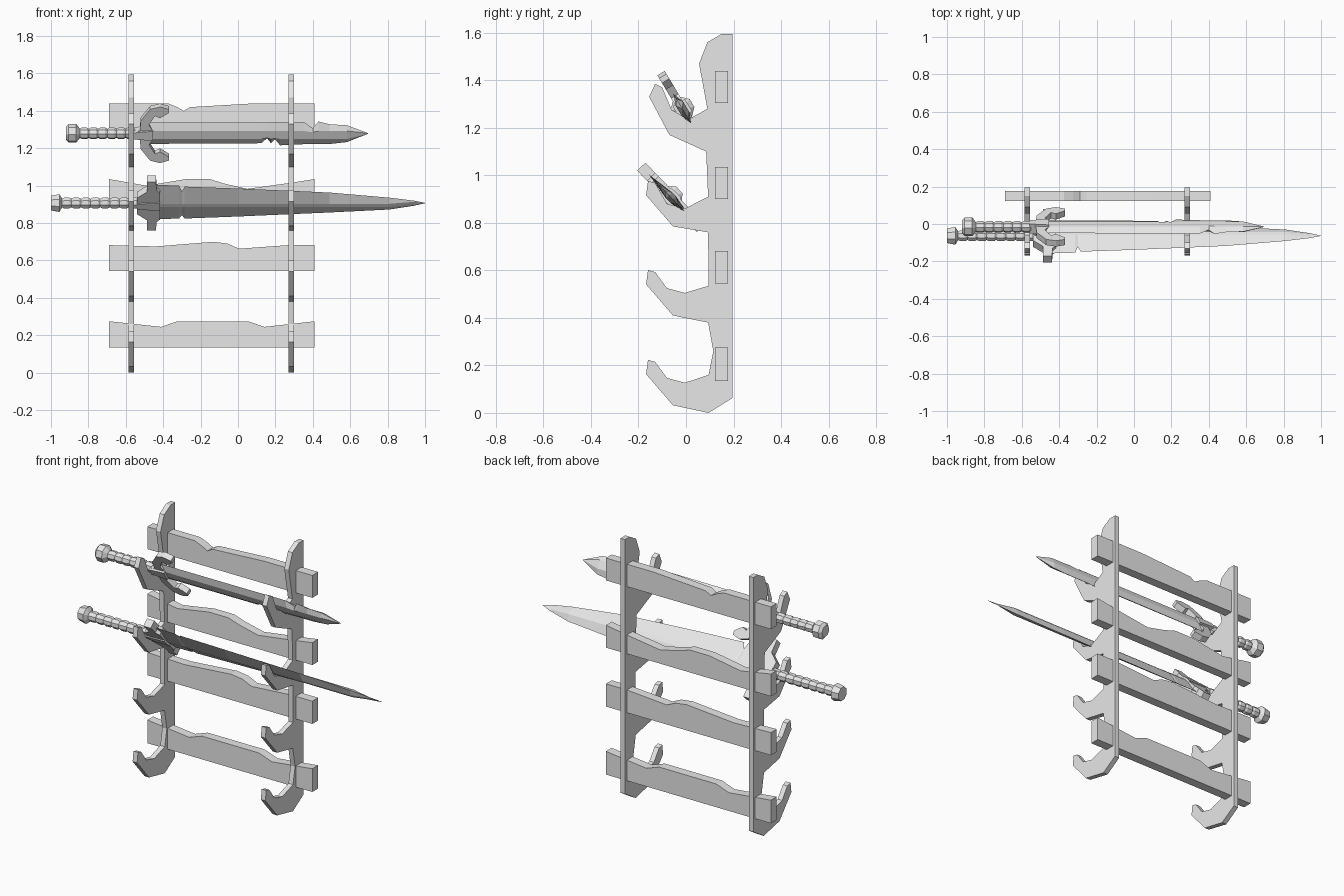
import bpy, bmesh, math
from mathutils import Matrix

if "Cube" in bpy.data.objects:
    bpy.data.objects.remove(bpy.data.objects["Cube"])

grey = bpy.data.materials.new("plain_grey")
grey.diffuse_color = (0.8, 0.8, 0.8, 1)
grey.use_nodes = True
grey.node_tree.nodes["Principled BSDF"].inputs["Base Color"].default_value = grey.diffuse_color


def finish(name, bm, matrix=None):
    bmesh.ops.recalc_face_normals(bm, faces=bm.faces)
    mesh = bpy.data.meshes.new(name)
    bm.to_mesh(mesh)
    bm.free()
    mesh.materials.append(grey)
    ob = bpy.data.objects.new(name, mesh)
    bpy.context.collection.objects.link(ob)
    if matrix:
        ob.matrix_world = matrix
    return ob


def slab(name, points, depth, matrix=None):
    """Extrude a closed outline given as 3D points along a depth vector."""
    bm = bmesh.new()
    face = bm.faces.new([bm.verts.new(p) for p in points])
    ext = bmesh.ops.extrude_face_region(bm, geom=[face], use_keep_orig=True)
    moved = [v for v in ext["geom"] if isinstance(v, bmesh.types.BMVert)]
    bmesh.ops.translate(bm, verts=moved, vec=depth)
    return finish(name, bm, matrix)


def loft(name, rings, matrix):
    """Skin a row of equal-length rings and cap both ends."""
    bm = bmesh.new()
    rows = [[bm.verts.new(p) for p in r] for r in rings]
    n = len(rows[0])
    for a, b in zip(rows, rows[1:]):
        for i in range(n):
            j = (i + 1) % n
            bm.faces.new((a[i], a[j], b[j], b[i]))
    bm.faces.new(rows[0])
    bm.faces.new(rows[-1])
    return finish(name, bm, matrix)


# Uprights: one side outline with four hooks
def hook(z, floor=0.0):
    return [(-.005, z + floor), (-.08, z + .02 + floor), (-.13, z + .088),
            (-.16, z + .096), (-.168, z + .036), (-.055, z - .095)]


outline = [(.195, 1.595), (.15, 1.595), (.09, 1.56), (.055, 1.47), (.09, 1.28),
           (.01, 1.235), (-.06, 1.275), (-.1, 1.37), (-.13, 1.385),
           (-.155, 1.33), (-.07, 1.17), (.085, 1.10), (.093, .91)]
outline += hook(.88, -.02) + [(.093, .76), (.095, .535)]
outline += hook(.505) + [(.093, .38), (.115, .26), (.095, .16)]
outline += hook(.127) + [(.095, 0), (.195, .062)]
for side, x in (("left", -.585), ("right", .27)):
    slab(side + "_upright", [(x, y, z) for y, z in outline], (.03, 0, 0))

# Cross planks with worn top edges: bottom height, then top edge points
planks = [
    (.135, [(-.69, .275), (-.41, .245), (-.325, .275), (.055, .275), (.14, .245), (.41, .275)]),
    (.545, [(-.69, .682), (-.44, .675), (-.13, .7), (-.055, .69), (.005, .663), (.27, .682), (.41, .682)]),
    (.90, [(-.69, 1.035), (-.49, 1.0), (-.28, 1.035), (-.15, 1.035), (-.07, 1.01), (.05, .983), (.28, 1.015), (.41, 1.035)]),
    (1.305, [(-.69, 1.44), (-.375, 1.44), (-.325, 1.42), (-.29, 1.4), (-.255, 1.42), (.09, 1.44), (.41, 1.44)]),
]
for i, (base, top) in enumerate(planks):
    pts = [(x, .122, z) for x, z in top + [(.41, base), (-.69, base)]]
    slab(f"cross_plank_{i + 1}", pts, (0, .055, 0))


def sword(name, y, z, tilt, blade, flat, guard, guard_half, pommel, grip_end, beads):
    m = Matrix.Translation((0, y, z)) @ Matrix.Rotation(math.radians(tilt), 4, 'X')
    # Blade: six-sided section narrowing to sharp edges
    rings = []
    for x, top, bot in blade:
        a, b = min(flat, top * .55), max(-flat, bot * .55)
        t = .018 if top > .03 else .001
        rings.append([(x, 0, top), (x, t, a), (x, t, b),
                      (x, 0, bot), (x, -t, b), (x, -t, a)])
    loft(name + "_blade", rings, m)
    # Guard: half outline mirrored across the sword axis
    g = guard + [(x, -v) for x, v in reversed(guard)]
    slab(name + "_guard", [(x, -guard_half, v) for x, v in g], (0, 2 * guard_half, 0), m)
    # Raised block at the guard's centre
    x0, x1 = guard[0][0], guard[-1][0]
    block = [(x0, .02), (x1, .03), (x1, -.03), (x0, -.02)]
    slab(name + "_guard_block", [(x, -.03, v) for x, v in block], (0, .06, 0), m)
    # Pommel and beaded grip
    prof = list(pommel)
    start = pommel[-1][0]
    d = (grip_end - start) / beads
    for i in range(beads):
        s = start + i * d
        prof += [(s + .2 * d, .031), (s + .75 * d, .031), (s + .97 * d, .024)]
    loft(name + "_grip", [[(x, r * math.cos((k + .5) * math.pi / 4), r * math.sin((k + .5) * math.pi / 4))
                           for k in range(8)] for x, r in prof], m)


# Upper sword: chipped blade and crescent guard
sword("upper_sword", -.015, 1.28, 31,
      [(-.48, .066, -.066), (.125, .068, -.062), (.155, .068, -.031), (.176, .069, -.062),
       (.198, .069, -.037), (.225, .07, -.075), (.353, .07, -.068), (.40, .031, -.067),
       (.43, .074, -.067), (.49, .056, -.067), (.583, .05, -.055), (.695, .001, -.003)],
      .025,
      [(-.56, .02), (-.525, .025), (-.52, .088), (-.47, .16), (-.417, .175), (-.37, .16),
       (-.37, .137), (-.417, .105), (-.444, .118), (-.476, .062), (-.455, .025)],
      .018,
      [(-.92, .035), (-.905, .051), (-.865, .051), (-.845, .025)], -.55, 6)

# Lower sword: broad blade and flared guard
sword("lower_sword", -.063, .907, 44,
      [(-.44, .135, -.12), (-.315, .13, -.115), (-.30, .085, -.09), (-.285, .122, -.115),
       (0, .108, -.1), (.49, .078, -.07), (.81, .04, -.048), (.94, .018, -.02), (1.0, .001, -.001)],
      .012,
      [(-.54, .03), (-.54, .06), (-.487, .105), (-.487, .18), (-.438, .18),
       (-.436, .12), (-.417, .1), (-.417, .04)],
      .024,
      [(-1.0, .042), (-.955, .051), (-.94, .025)], -.53, 8)
